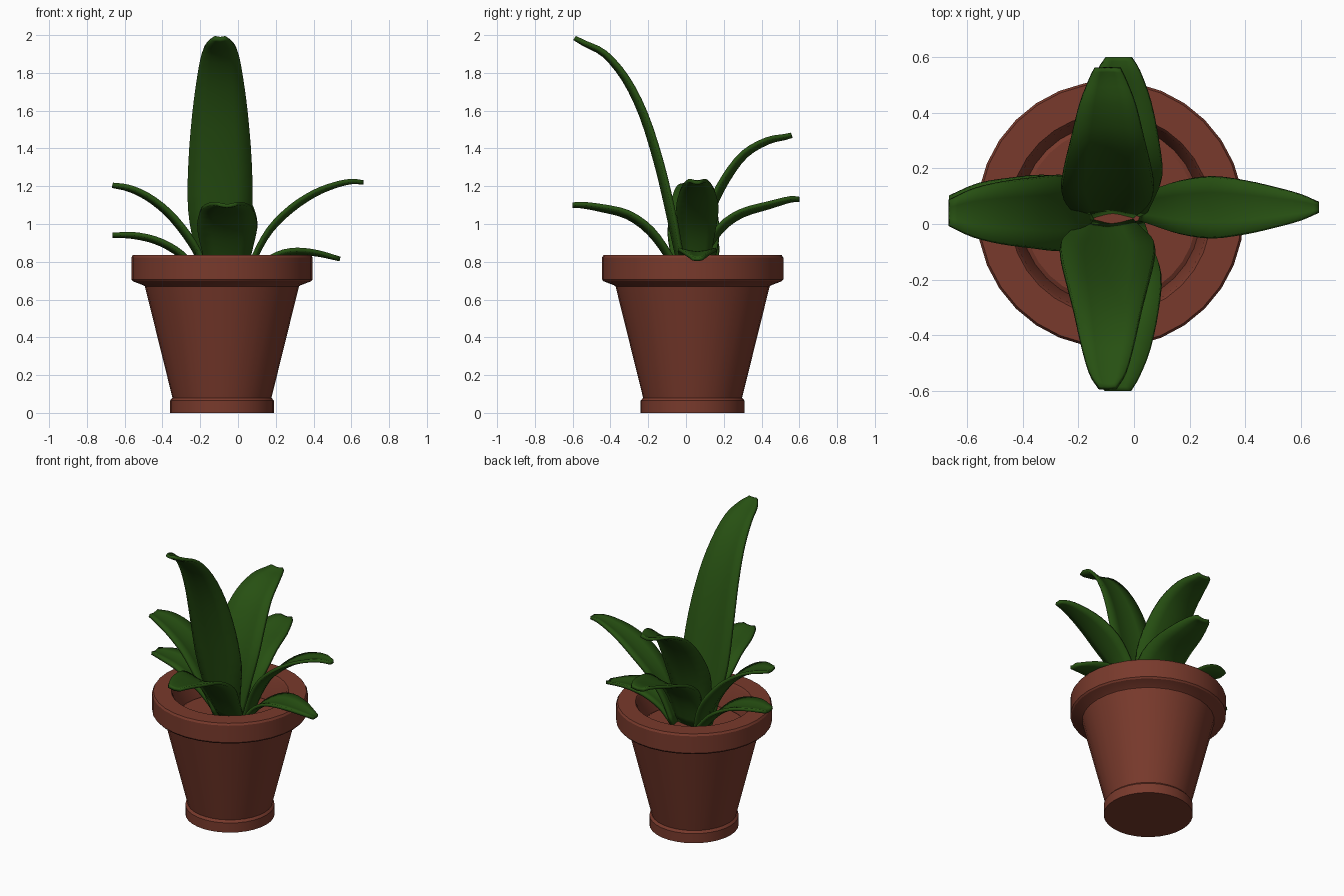
import bpy, math
from mathutils import Vector

if "Cube" in bpy.data.objects:
    bpy.data.objects.remove(bpy.data.objects["Cube"])

CX, CY = -0.085, 0.035


def material(name, rgb):
    m = bpy.data.materials.new(name)
    m.diffuse_color = (*rgb, 1)
    m.use_nodes = True
    m.node_tree.nodes["Principled BSDF"].inputs["Base Color"].default_value = m.diffuse_color
    return m


CLAY = material("clay", (0.19, 0.042, 0.025))
LEAF = material("leaf_green", (0.02, 0.08, 0.006))


def make_object(name, verts, faces, mat, angle):
    me = bpy.data.meshes.new(name)
    me.from_pydata(verts, [], faces)
    me.validate()
    me.materials.append(mat)
    ob = bpy.data.objects.new(name, me)
    bpy.context.collection.objects.link(ob)
    bpy.ops.object.select_all(action='DESELECT')
    ob.select_set(True)
    bpy.context.view_layer.objects.active = ob
    bpy.ops.object.shade_smooth_by_angle(angle=math.radians(angle))
    return ob


def lathe(name, profile, mat, n=32, cap_start=False, cap_end=False):
    verts, faces = [], []
    for r, z in profile:
        for i in range(n):
            a = 2 * math.pi * i / n
            verts.append((CX + r * math.cos(a), CY + r * math.sin(a), z))
    for k in range(len(profile) - 1):
        for i in range(n):
            j = (i + 1) % n
            faces.append((k * n + i, k * n + j, (k + 1) * n + j, (k + 1) * n + i))
    if cap_start:
        faces.append(tuple(reversed(range(n))))
    if cap_end:
        faces.append(tuple(range((len(profile) - 1) * n, len(profile) * n)))
    return make_object(name, verts, faces, mat, 30)


def spline(points, steps=3):
    # Catmull-Rom through (distance, height, width)
    p = [Vector(q) for q in points]
    p = [2 * p[0] - p[1]] + p + [2 * p[-1] - p[-2]]
    out = []
    for i in range(1, len(p) - 2):
        a, b, c, d = p[i - 1:i + 3]
        for s in range(steps):
            t = s / steps
            out.append(0.5 * (2 * b + (c - a) * t + (2 * a - 5 * b + 4 * c - d) * t * t
                              + (3 * b - a - 3 * c + d) * t ** 3))
    out.append(p[-2])
    return out


def leaf(name, direction, offset, points):
    # direction: outward axis; offset: centre on the other axis
    out = Vector((*direction, 0))
    side = Vector((-out.y, out.x, 0))
    centre = Vector((abs(out.y) * offset, abs(out.x) * offset, 0))
    rows = spline(points)
    verts, faces = [], []
    for i, q in enumerate(rows):
        a, b = rows[max(i - 1, 0)], rows[min(i + 1, len(rows) - 1)]
        t = (b - a).xy.normalized()
        normal = out * -t.y + Vector((0, 0, t.x))
        for k in (-1, -0.5, 0, 0.5, 1):
            w = q.z / 2
            verts.append(centre + out * q.x + Vector((0, 0, q.y))
                         + side * k * w + normal * (abs(k) ** 1.5 * 0.2 * w - 0.1 * w))
    for i in range(len(rows) - 1):
        for k in range(4):
            v = i * 5 + k
            faces.append((v, v + 5, v + 6, v + 1))
    ob = make_object(name, verts, faces, LEAF, 40)
    mod = ob.modifiers.new("thickness", 'SOLIDIFY')
    mod.thickness = 0.02
    mod.offset = 0
    return ob


# Pot with foot, tapered body and thick rim
lathe("pot", [(0.275, 0), (0.275, 0.065), (0.262, 0.08), (0.408, 0.67), (0.415, 0.675),
              (0.472, 0.697), (0.48, 0.707), (0.48, 0.822), (0.472, 0.835),
              (0.362, 0.835), (0.352, 0.82), (0.32, 0.64)], CLAY, cap_start=True)
lathe("soil", [(0.335, 0.66), (0.31, 0.675)], CLAY, cap_end=True)

# Front and back leaves
leaf("front_tall_leaf", (0, -1), -0.095,
     [(0.0, 0.67, 0.19), (0.045, 0.88, 0.27), (0.085, 1.08, 0.335), (0.145, 1.33, 0.33),
      (0.225, 1.58, 0.29), (0.32, 1.77, 0.24), (0.43, 1.90, 0.19), (0.535, 1.955, 0.13),
      (0.59, 1.985, 0.06)])
leaf("front_low_leaf", (0, -1), -0.058,
     [(0.0, 0.67, 0.19), (0.09, 0.83, 0.25), (0.19, 0.965, 0.31), (0.31, 1.05, 0.29),
      (0.45, 1.085, 0.23), (0.55, 1.10, 0.15), (0.6, 1.10, 0.09)])
leaf("back_tall_leaf", (0, 1), -0.095,
     [(0.04, 0.67, 0.19), (0.08, 0.9, 0.28), (0.13, 1.08, 0.33), (0.21, 1.24, 0.31),
      (0.31, 1.37, 0.26), (0.43, 1.44, 0.2), (0.52, 1.46, 0.13), (0.56, 1.47, 0.09)])
leaf("back_low_leaf", (0, 1), -0.055,
     [(0.04, 0.67, 0.19), (0.1, 0.85, 0.25), (0.18, 0.975, 0.31), (0.29, 1.055, 0.29),
      (0.44, 1.10, 0.23), (0.55, 1.13, 0.15), (0.6, 1.13, 0.09)])

# Left leaves
leaf("left_upper_leaf", (-1, 0), 0.04,
     [(0.15, 0.67, 0.16), (0.2, 0.82, 0.23), (0.27, 0.94, 0.27), (0.37, 1.06, 0.25),
      (0.48, 1.145, 0.22), (0.58, 1.19, 0.17), (0.665, 1.205, 0.09)])
leaf("left_low_leaf", (-1, 0), 0.06,
     [(0.15, 0.67, 0.16), (0.24, 0.78, 0.2), (0.33, 0.86, 0.23), (0.44, 0.915, 0.21),
      (0.56, 0.94, 0.17), (0.665, 0.94, 0.08)])

# Right leaves
leaf("right_upper_leaf", (1, 0), 0.06,
     [(0.03, 0.67, 0.1), (0.09, 0.83, 0.14), (0.17, 0.97, 0.19), (0.28, 1.08, 0.22),
      (0.4, 1.16, 0.19), (0.51, 1.205, 0.14), (0.6, 1.225, 0.09), (0.665, 1.22, 0.035)])
leaf("right_low_leaf", (1, 0), 0.06,
     [(0.03, 0.67, 0.1), (0.11, 0.77, 0.14), (0.21, 0.835, 0.19), (0.31, 0.855, 0.2),
      (0.42, 0.845, 0.15), (0.54, 0.815, 0.05)])
